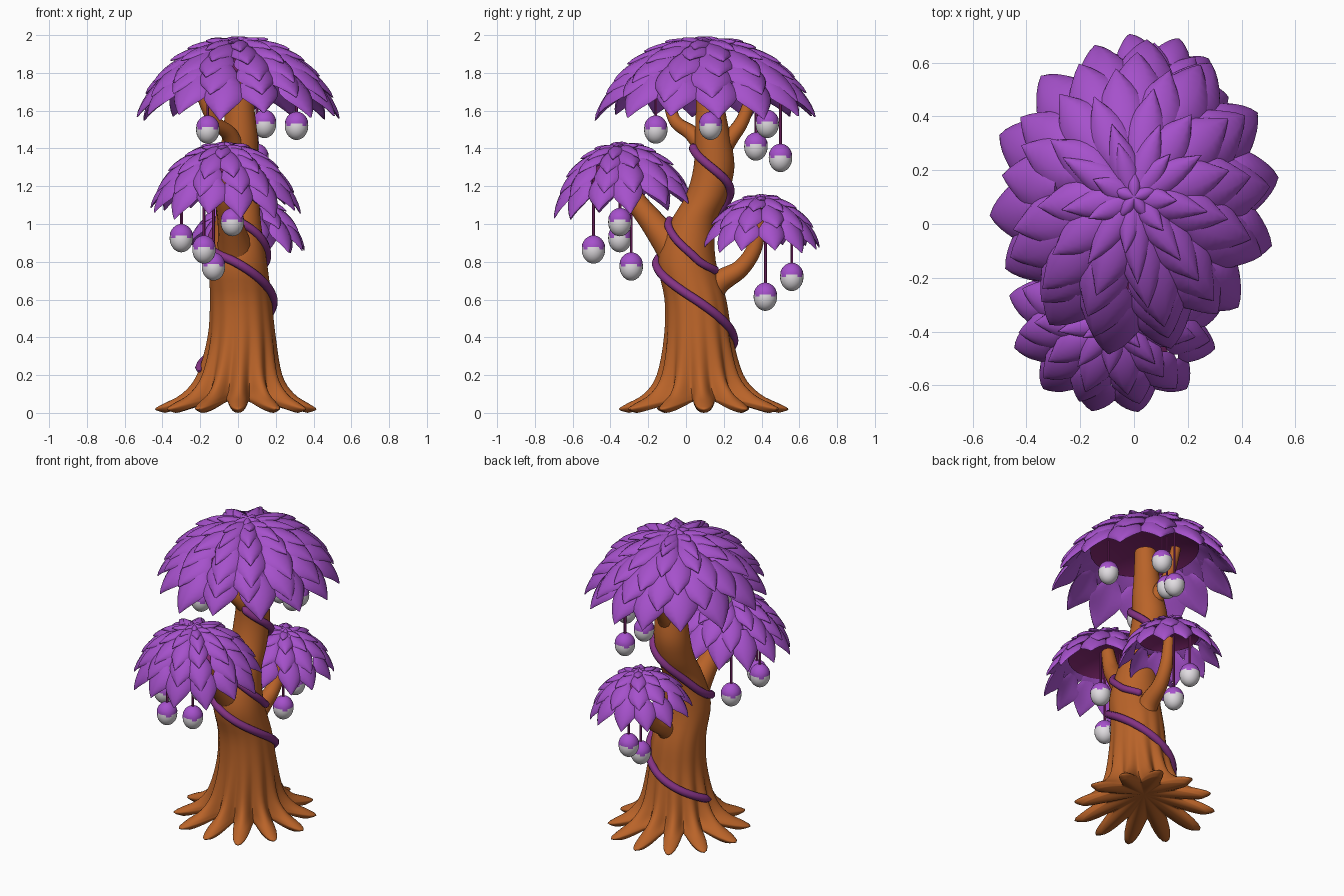
import bpy, bmesh, math, random
from mathutils import Vector, Matrix, Euler

if "Cube" in bpy.data.objects:
    bpy.data.objects.remove(bpy.data.objects["Cube"])

random.seed(4)


def material(name, rgb):
    m = bpy.data.materials.new(name)
    m.diffuse_color = (*rgb, 1)
    m.use_nodes = True
    m.node_tree.nodes["Principled BSDF"].inputs["Base Color"].default_value = m.diffuse_color
    return m


PETAL = material("petal purple", (0.38, 0.082, 0.60))
BARK = material("bark brown", (0.49, 0.126, 0.022))
VINE = material("vine plum", (0.23, 0.033, 0.23))
INNER = material("inner plum", (0.22, 0.02, 0.16))
SHELL = material("fruit white", (0.76, 0.73, 0.76))


def finish(name, bm, mats, angle=50):
    bmesh.ops.recalc_face_normals(bm, faces=bm.faces)
    me = bpy.data.meshes.new(name)
    bm.to_mesh(me)
    bm.free()
    for m in mats:
        me.materials.append(m)
    ob = bpy.data.objects.new(name, me)
    bpy.context.collection.objects.link(ob)
    bpy.ops.object.select_all(action='DESELECT')
    ob.select_set(True)
    bpy.context.view_layer.objects.active = ob
    bpy.ops.object.shade_smooth_by_angle(angle=math.radians(angle))
    return ob


def spline(pts, n=6):
    """Smooth interpolation through tuples of any length."""
    out = []
    for i in range(len(pts) - 1):
        a, b, c, d = (pts[max(0, min(len(pts) - 1, i + k))] for k in (-1, 0, 1, 2))
        for s in range(n):
            t = s / n
            out.append(tuple(
                0.5 * (2 * q + (r - p) * t + (2 * p - 5 * q + 4 * r - w) * t * t
                       + (3 * q - p - 3 * r + w) * t ** 3)
                for p, q, r, w in zip(a, b, c, d)))
    return out + [tuple(pts[-1])]


def loft(bm, rings, cap=True):
    rows = [[bm.verts.new(p) for p in ring] for ring in rings]
    n = len(rows[0])
    for a, b in zip(rows, rows[1:]):
        for i in range(n):
            bm.faces.new((a[i], a[(i + 1) % n], b[(i + 1) % n], b[i]))
    if cap:
        bm.faces.new(rows[0])
        bm.faces.new(rows[-1])
    return rows


def tube(name, pts, mat, sides=10, n=6):
    """Round tube through (x, y, z, radius) points."""
    path = spline(pts, n)
    rings = []
    side = None
    for i, p in enumerate(path):
        c = Vector(p[:3])
        d = (Vector(path[min(i + 1, len(path) - 1)][:3]) - Vector(path[max(i - 1, 0)][:3])).normalized()
        side = d.orthogonal().normalized() if side is None else (side - d * side.dot(d)).normalized()
        up = d.cross(side)
        rings.append([c + p[3] * (side * math.cos(a) + up * math.sin(a))
                      for a in (math.tau * k / sides for k in range(sides))])
    bm = bmesh.new()
    loft(bm, rings)
    return finish(name, bm, [mat])


# Trunk with flared roots: x, y, z, radius, root length
trunk_path = spline([
    (0, .095, 0, .22, .16), (0, .095, .018, .235, .195), (0, .092, .045, .23, .165),
    (.005, .085, .1, .215, .085), (.01, .075, .2, .195, .032), (.02, .065, .4, .172, .009),
    (.015, .05, .6, .16, .003), (0, .005, .8, .153, 0), (0, .035, 1.0, .122, 0),
    (0, .11, 1.15, .112, 0), (0, .148, 1.3, .108, 0), (.01, .142, 1.45, .095, 0),
    (.01, .13, 1.6, .078, 0), (.01, .12, 1.78, .065, 0)], 4)
ROOTS, SIDES = 12, 144
root_len = [random.uniform(.88, 1.06) for _ in range(ROOTS)]
rings = []
for cx, cy, z, r, amp in trunk_path:
    ring = []
    for k in range(SIDES):
        a = math.tau * k / SIDES
        w = ((1 + math.cos(ROOTS * a)) / 2) ** .8
        reach = amp * w * root_len[round(a / math.tau * ROOTS) % ROOTS]
        lift = .06 * (1 - w) * max(0, 1 - z / .12)
        ring.append((cx + (r + reach) * math.cos(a), cy + (r + reach * 1.2) * math.sin(a), z + lift))
    rings.append(ring)
bm = bmesh.new()
rows = loft(bm, rings, cap=False)
bm.faces.new(rows[-1])
hollow = bm.verts.new((0, .095, .10))
for k in range(SIDES):
    bm.faces.new((rows[0][k], hollow, rows[0][(k + 1) % SIDES]))
finish("trunk", bm, [BARK], 60)

# Branches
tube("front_branch", [(0, .02, .66, .09), (-.01, -.04, .83, .098), (-.04, -.17, 1.0, .068),
                      (-.07, -.29, 1.16, .052), (-.07, -.33, 1.31, .04)], BARK, 16)
tube("back_branch", [(.02, .10, .54, .06), (.03, .165, .68, .062), (.04, .29, .765, .047),
                     (.05, .365, .88, .04), (.05, .39, 1.04, .035)], BARK, 16)
tube("upper_front_branch", [(0, .12, 1.38, .06), (-.05, .03, 1.48, .042), (-.13, -.06, 1.55, .034),
                            (-.20, -.10, 1.70, .03)], BARK, 12)
tube("upper_back_branch", [(0, .15, 1.34, .06), (0, .23, 1.45, .045), (-.02, .30, 1.55, .036),
                           (-.03, .36, 1.72, .03)], BARK, 12)


def wind(name, turns, radius):
    """Vine around the trunk through (angle in degrees, height)."""
    pts = []
    for ang, z in spline(turns, 6):
        lo = max((p for p in trunk_path if p[2] <= z), key=lambda p: p[2])
        hi = min((p for p in trunk_path if p[2] > z), key=lambda p: p[2])
        t = (z - lo[2]) / (hi[2] - lo[2])
        cx, cy, _, r, amp = (a + (b - a) * t for a, b in zip(lo, hi))
        a = math.radians(ang)
        rad = r + amp * .7 + .009
        pts.append((cx + rad * math.cos(a), cy + rad * math.sin(a), z, radius))
    pts[0] = (*pts[0][:3], .006)
    pts[-1] = (*pts[-1][:3], .006)
    tube(name, pts, VINE, 8, 2)


wind("long_vine", [(190, .22), (90, .40), (0, .60), (-90, .79), (-180, .90), (-270, 1.14),
                   (-360, 1.29), (-450, 1.42)], .024)
wind("short_vine", [(65, .75), (30, .79), (0, .86), (-50, .96), (-100, 1.03)], .022)

# Petal outline: share of full width from base to tip
OUTLINE = [.40, .62, .82, .95, 1, .94, .79, .56, .30, .03]


def petal(bm, R, H, ang, u0, u1, half, thick, lift):
    """Puffy pointed petal lying along a dome from u0 to u1."""
    e = Vector((math.cos(ang), math.sin(ang), 0))
    f = Vector((-math.sin(ang), math.cos(ang), 0))
    up = Vector((0, 0, 1))
    rings = []
    for i, w in enumerate(OUTLINE):
        t = i / (len(OUTLINE) - 1)
        q = u0 + (u1 - u0) * t
        u = q * math.pi / 2
        n = (e * math.sin(u) / R + up * math.cos(u) / H).normalized()
        c = e * R * (.65 * math.sin(u) + .35 * q) + up * H * math.cos(u) + n * lift * t * t
        ring = []
        for k in range(10):
            a = math.tau * k / 10
            lat = half * w * math.cos(a)
            h = thick * math.sqrt(w) * math.sin(a) * (1 if math.sin(a) > 0 else .5)
            ring.append(c + f * lat + n * (h - 1.2 * lat * lat / R))
        rings.append(ring)
    loft(bm, rings)


def canopy(name, centre, R, H, counts, tilt, stretch=1.0):
    place = Matrix.Translation(centre) @ Euler(tilt).to_matrix().to_4x4() @ Matrix.Diagonal((1, stretch, 1, 1))
    layers = len(counts)
    bm = bmesh.new()
    for j, count in enumerate(counts):
        tip = .25 + .77 * j / (layers - 1)
        base = max(0, tip - (.32 + .5 / layers))
        mid = R * math.sin((base + tip) / 2 * math.pi / 2)
        for k in range(count):
            ang = math.tau * (k + .5 * (j % 2) + random.uniform(-.13, .13)) / count + j * .15
            petal(bm, R, H, ang, base, tip + random.uniform(-.035, .035),
                  1.06 * math.pi * mid / count, .052 * R + .004, .10 * R)
    # raised rosette at the crown
    for ring, count in enumerate((7, 5)):
        for k in range(count):
            petal(bm, R * (.30 - .14 * ring), H * .10, math.tau * k / count + .3, 0, .85,
                  R * (.075 - .025 * ring), R * .03, R * .03)
            bm.verts.ensure_lookup_table()
            for v in bm.verts[-len(OUTLINE) * 10:]:
                v.co.z += H * (.93 + .05 * ring)
    bm.transform(place)
    finish(name + "_petals", bm, [PETAL], 60)
    # dark lining beneath the petals
    bm = bmesh.new()
    rings = []
    for i in range(9):
        q = .04 + .50 * i / 8
        u = q * math.pi / 2
        r = R * .97 * (.65 * math.sin(u) + .35 * q)
        rings.append([(r * math.cos(a), r * math.sin(a), H * (.25 + .55 * math.cos(u)))
                      for a in (math.tau * k / 32 for k in range(32))])
    rows = loft(bm, rings, cap=False)
    bm.faces.new(rows[0])
    bm.transform(place)
    finish(name + "_lining", bm, [INNER], 60)


canopy("top_canopy", (0, .10, 1.58), .484, .372, [7, 9, 11, 12, 13, 14], (0, 0, 0), 1.09)
canopy("front_canopy", (-.07, -.328, 1.077), .36, .325, [7, 9, 11, 12, 13], (.09, 0, 0), .95)
canopy("back_canopy", (.05, .40, .887), .28, .245, [6, 8, 10, 12], (0, .08, 0))


# Hanging fruit: purple cap over a pale body, on a thin stem
def fruit(index, x, y, z, stem_top):
    bm = bmesh.new()
    bmesh.ops.create_uvsphere(bm, u_segments=24, v_segments=18, radius=1)
    for f in bm.faces:
        c = f.calc_center_median()
        f.material_index = int(c.z > .11 + .12 * math.cos(4 * math.atan2(c.y, c.x)))
    for v in bm.verts:
        cap = all(f.material_index for f in v.link_faces)
        s = .064 if cap else .062
        v.co = Vector((x + v.co.x * s, y + v.co.y * s, z + v.co.z * .075))
    finish(f"fruit_{index}", bm, [SHELL, PETAL], 60)
    tube(f"fruit_stem_{index}", [(x, y, z + .06, .008), (x, y, stem_top, .008)], INNER, 6, 1)


FRUITS = [
    (-.16, -.16, 1.50, 1.76), (.31, .13, 1.52, 1.74), (.14, .43, 1.53, 1.74),
    (.05, .37, 1.41, 1.76), (.10, .50, 1.35, 1.72), (-.30, -.35, .925, 1.22),
    (-.18, -.49, .865, 1.24), (-.13, -.29, .775, 1.30), (-.03, -.35, 1.01, 1.30),
    (.03, .56, .72, .99), (.04, .42, .615, 1.05)]
for i, data in enumerate(FRUITS, 1):
    fruit(i, *data)
